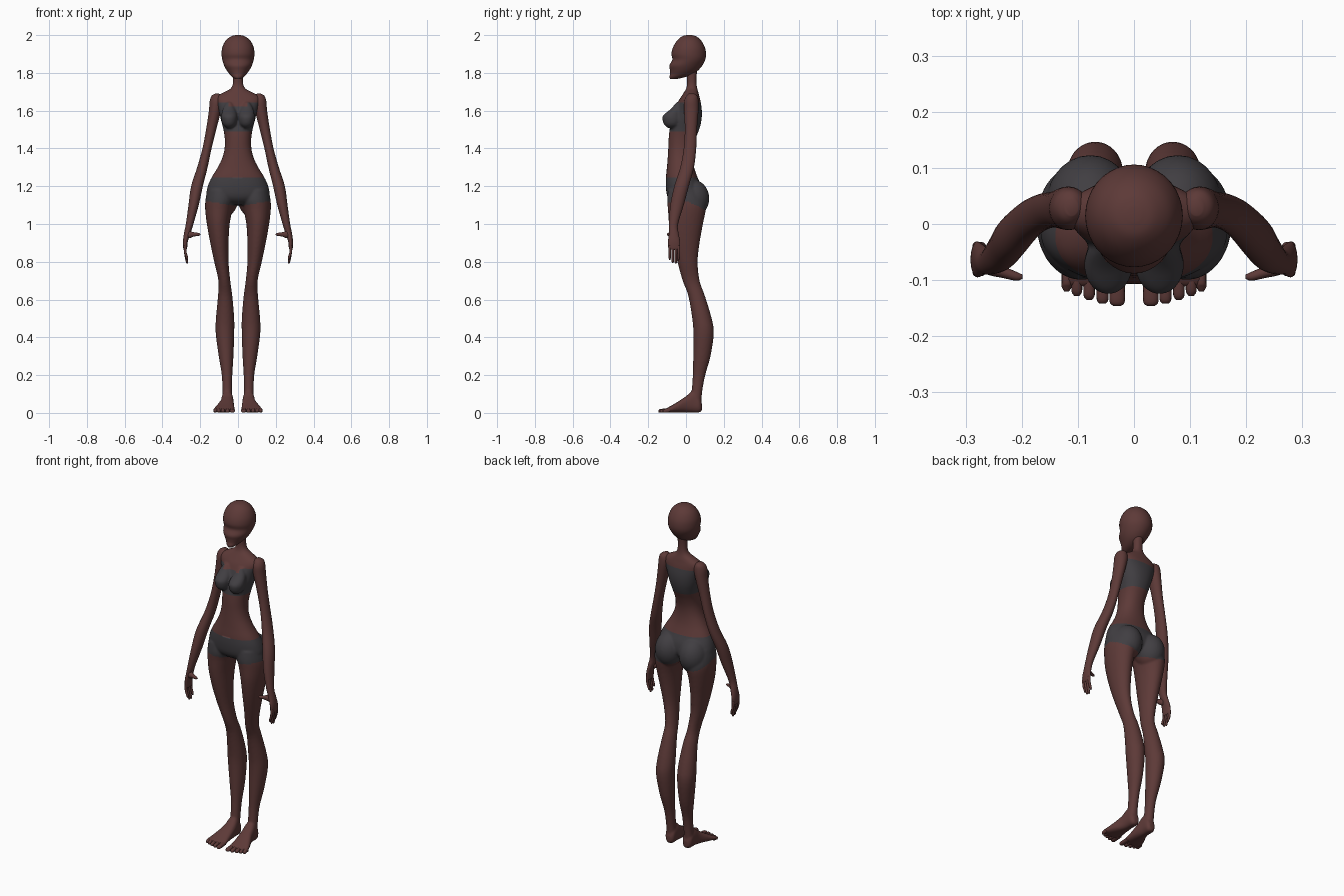
import bpy, bmesh, math
from mathutils import Vector


def material(name, rgb):
    m = bpy.data.materials.new(name)
    m.diffuse_color = (*rgb, 1)
    return m


SKIN = material("brown skin", (0.11, 0.042, 0.039))
CLOTH = material("charcoal cloth", (0.052, 0.048, 0.054))


def spline(a, b, c, d, t):
    return 0.5 * (2 * b + (c - a) * t + (2 * a - 5 * b + 4 * c - d) * t * t
                  + (3 * b - a - 3 * c + d) * t ** 3)


def loft(bm, axis, rings, side=1, e=1.0, steps=4, n=28):
    """Smooth closed loft. Ring = (position, u low, u high, v low, v high)."""
    dense = []
    last = len(rings) - 1
    for i in range(last):
        q = [rings[max(0, min(last, k))] for k in (i - 1, i, i + 1, i + 2)]
        for s in range(steps):
            dense.append([spline(*v, s / steps) for v in zip(*q)])
    dense.append(rings[-1])
    loops = []
    for p, u0, u1, v0, v1 in dense:
        loop = []
        for k in range(n):
            a = 2 * math.pi * k / n
            c, s = math.cos(a), math.sin(a)
            u = (u0 + u1) / 2 + (u1 - u0) / 2 * math.copysign(abs(c) ** e, c)
            v = (v0 + v1) / 2 + (v1 - v0) / 2 * math.copysign(abs(s) ** e, s)
            x, y, z = {"X": (p, u, v), "Y": (u, p, v), "Z": (u, v, p)}[axis]
            loop.append(bm.verts.new((x * side, y, z)))
        loops.append(loop)
    for a, b in zip(loops, loops[1:]):
        for k in range(n):
            j = (k + 1) % n
            bm.faces.new((a[k], a[j], b[j], b[k]))
    bm.faces.new(loops[0])
    bm.faces.new(loops[-1])


def finish(name, bm, mats=(SKIN,)):
    bmesh.ops.recalc_face_normals(bm, faces=bm.faces)
    for f in bm.faces:
        f.smooth = True
    me = bpy.data.meshes.new(name)
    bm.to_mesh(me)
    bm.free()
    ob = bpy.data.objects.new(name, me)
    bpy.context.collection.objects.link(ob)
    for m in mats:
        me.materials.append(m)
    return ob


def ellipsoid(bm, c, r):
    vs = bmesh.ops.create_uvsphere(bm, u_segments=28, v_segments=18, radius=1)["verts"]
    for v in vs:
        v.co = Vector(c) + Vector([a * b for a, b in zip(v.co, r)])


# Torso and neck
bm = bmesh.new()
torso = [(1.83, -.028, .028, .005, .062), (1.78, -.026, .026, .005, .056),
         (1.74, -.028, .028, .006, .056), (1.715, -.042, .042, 0, .06),
         (1.695, -.08, .08, -.012, .066), (1.675, -.112, .112, -.025, .071),
         (1.65, -.117, .117, -.04, .077), (1.6, -.102, .102, -.06, .084),
         (1.55, -.09, .09, -.077, .082), (1.5, -.077, .077, -.087, .07),
         (1.45, -.07, .07, -.092, .05), (1.4, -.071, .071, -.094, .037),
         (1.35, -.083, .083, -.097, .035), (1.3, -.107, .107, -.101, .043),
         (1.25, -.138, .138, -.106, .06), (1.2, -.16, .16, -.107, .08),
         (1.15, -.166, .166, -.1, .085), (1.12, -.13, .13, -.08, .07),
         (1.1, -.06, .06, -.045, .045)]
loft(bm, "Z", torso, e=.9, n=40)

leg = [(1.18, .02, .162, -.095, .08), (1.13, .014, .172, -.1, .1),
       (1.08, .028, .174, -.096, .105), (1.0, .044, .165, -.09, .09),
       (.9, .05, .147, -.072, .072), (.8, .05, .126, -.046, .062),
       (.7, .041, .104, -.018, .072), (.62, .03, .106, .012, .1),
       (.5, .02, .117, .033, .136), (.42, .02, .118, .039, .147),
       (.3, .024, .102, .038, .13), (.2, .03, .086, .036, .102),
       (.12, .031, .083, .03, .087), (.05, .03, .084, .02, .08)]
foot = [(.084, .04, .07, .012, .05), (.07, .028, .084, .002, .085),
        (.035, .025, .088, .002, .115), (0, .022, .094, .002, .088),
        (-.05, .019, .115, .002, .055), (-.09, .016, .13, .002, .032),
        (-.112, .02, .128, .003, .02)]
breast = [(1.645, .035, .06, -.05, -.03), (1.61, .015, .08, -.08, -.02),
          (1.575, .004, .088, -.121, -.02), (1.55, .003, .088, -.124, -.02),
          (1.525, .01, .08, -.115, -.03), (1.508, .03, .06, -.095, -.05)]
for s in (1, -1):
    loft(bm, "Z", leg, s)
    loft(bm, "Y", foot, s, e=.8)
    loft(bm, "Z", breast, s)
    ellipsoid(bm, (.078 * s, .035, 1.135), (.079, .088, .1))
body = finish("body", bm, (SKIN, CLOTH))

# Fuse the body parts into one smooth skin
bpy.context.view_layer.objects.active = body
body.select_set(True)
mod = body.modifiers.new("fuse", "REMESH")
mod.mode = "VOXEL"
mod.voxel_size = .006
mod.use_smooth_shade = True
bpy.ops.object.modifier_apply(modifier=mod.name)
mod = body.modifiers.new("soften", "SMOOTH")
mod.factor = .5
mod.iterations = 4
bpy.ops.object.modifier_apply(modifier=mod.name)

# Bandeau top and shorts, cut at clean lines
bm = bmesh.new()
bm.from_mesh(body.data)
for z in (1.245, 1.49, 1.642):
    bmesh.ops.bisect_plane(bm, geom=bm.verts[:] + bm.edges[:] + bm.faces[:],
                           plane_co=(0, 0, z), plane_no=(0, 0, 1))
for f in bm.faces:
    c = f.calc_center_median()
    hem = 1.095 + .15 * abs(c.x) - .4 * max(0, min(.1, c.y))
    dip = .02 if abs(c.x) < .05 and c.y < 0 else 0
    f.material_index = int(hem < c.z < 1.245 or 1.49 < c.z < 1.642 - dip)
    f.smooth = True
bm.to_mesh(body.data)
bm.free()

# Head
bm = bmesh.new()
head = [(2.0, -.012, .012, .005, .03), (1.993, -.038, .038, -.022, .055),
        (1.97, -.066, .066, -.048, .081), (1.935, -.083, .083, -.069, .1),
        (1.9, -.087, .087, -.077, .106), (1.87, -.083, .083, -.072, .102),
        (1.84, -.074, .074, -.088, .087), (1.815, -.061, .061, -.085, .066),
        (1.795, -.046, .046, -.084, .04), (1.779, -.031, .031, -.088, 0),
        (1.767, -.014, .014, -.083, -.05)]
loft(bm, "Z", head, n=36)
finish("head", bm)

# Arms, hands, fingers and thumbs
arm = [(1.69, .1, .122, .015, .045), (1.678, .088, .14, .002, .06),
       (1.65, .08, .15, -.01, .066), (1.6, .09, .154, -.01, .066),
       (1.5, .115, .169, -.006, .058), (1.4, .14, .188, -.012, .054),
       (1.3, .161, .216, -.03, .042), (1.2, .186, .248, -.062, .015),
       (1.1, .208, .262, -.083, -.012), (1.0, .236, .276, -.09, -.042),
       (.955, .25, .285, -.09, -.04), (.91, .265, .291, -.095, -.032),
       (.875, .269, .29, -.094, -.031), (.865, .272, .287, -.09, -.035)]
thumb = [(.275, -.085, -.055, .925, .965), (.255, -.092, -.062, .925, .963),
         (.235, -.096, -.074, .933, .957), (.21, -.101, -.085, .937, .953),
         (.199, -.098, -.09, .941, .948)]
fingers = [(-.086, .81), (-.07, .793), (-.054, .79), (-.039, .808)]
toes = [(.03, .0135, -.146), (.056, .0105, -.142), (.08, .01, -.135),
        (.102, .0095, -.128), (.12, .009, -.12)]
for s, label in ((1, "left"), (-1, "right")):
    bm = bmesh.new()
    loft(bm, "Z", arm, s)
    finish(label + "_arm", bm)
    bm = bmesh.new()
    loft(bm, "X", thumb, s, n=14)
    for y, tip in fingers:
        loft(bm, "Z", [(.885, .273, .288, y - .008, y + .008),
                       (.85, .272, .286, y - .0075, y + .0075),
                       (tip + .012, .264, .277, y - .0065, y + .0065),
                       (tip, .266, .272, y - .003, y + .003)], s, n=12)
    finish(label + "_fingers", bm)
    # Toes
    bm = bmesh.new()
    for x, r, tip in toes:
        loft(bm, "Y", [(-.085, x - r, x + r, .004, .026),
                       (-.105, x - r, x + r, .002, .024),
                       (tip + .008, x - r, x + r, .001, .02),
                       (tip, x - r * .5, x + r * .5, .004, .014)], s, e=.85, n=14)
    finish(label + "_toes", bm)
